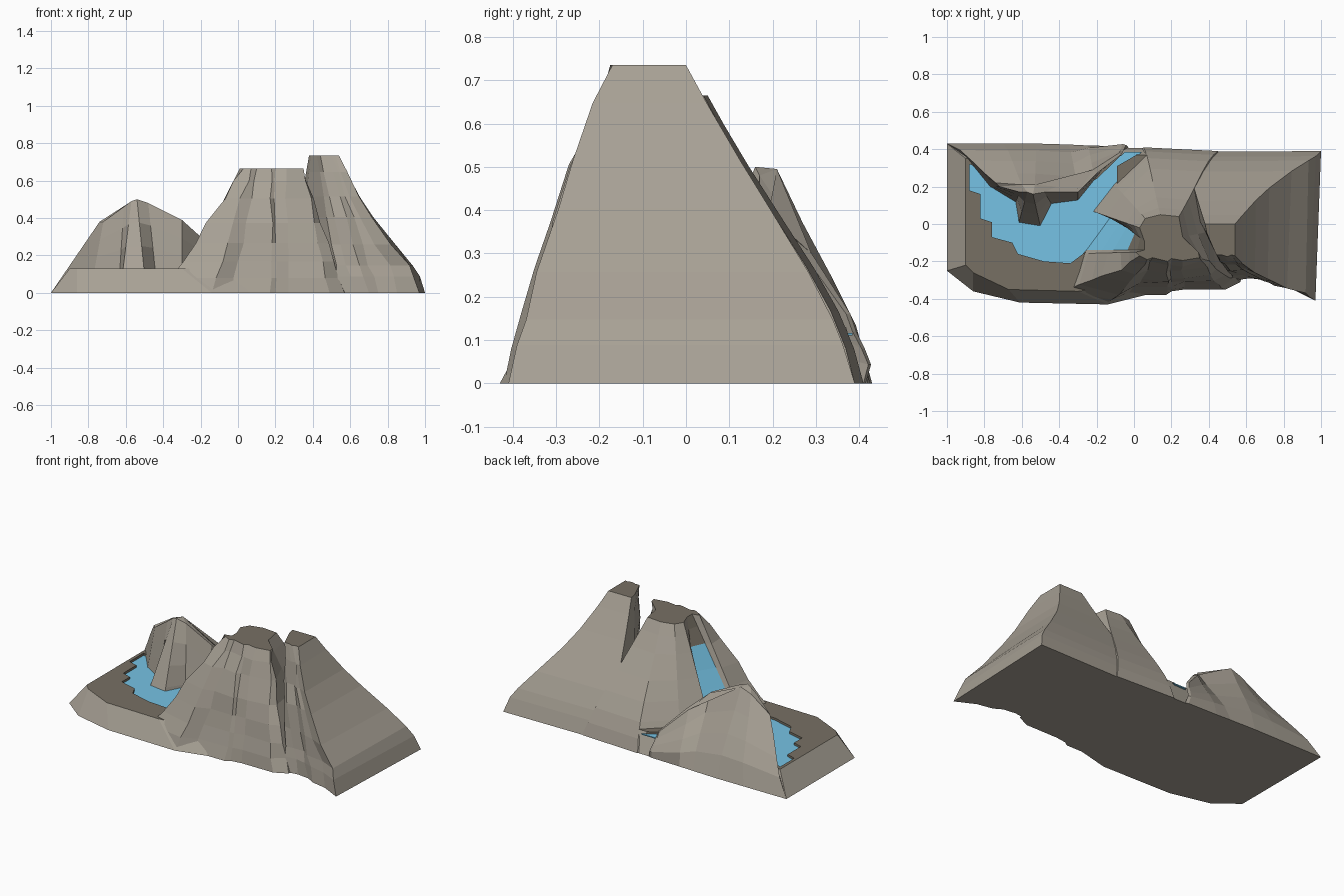
import bpy, bmesh, math, random

random.seed(4)
if "Cube" in bpy.data.objects:
    bpy.data.objects.remove(bpy.data.objects["Cube"], do_unlink=True)


def material(name, colour):
    mat = bpy.data.materials.new(name)
    mat.use_nodes = True
    mat.diffuse_color = (*colour, 1)
    bsdf = mat.node_tree.nodes["Principled BSDF"]
    bsdf.inputs["Base Color"].default_value = (*colour, 1)
    return mat


ROCK, GROUND, WATER = range(3)
MATERIALS = [
    material("light_rock", (.39, .355, .3)),
    material("dark_ground", (.185, .163, .127)),
    material("water", (.18, .545, .78)),
]


def swell(foot_y, t, amount):
    """Outward swelling: low on the back slopes, high on the front cliffs."""
    if foot_y > .3:
        return amount * math.sin(math.pi * (1 - t) ** 2)
    if foot_y < -.28:
        return -.7 * amount * math.sin(math.pi * t ** 1.4)
    return 0


def loft(name, columns, levels, bottom=0, top=1, side=ROCK, cap=GROUND,
         bulge=0, rough=0, sag=0, colour_rule=None):
    """Skin a closed ring of columns; each is (foot x, y, top x, y[, top z])."""
    bm = bmesh.new()
    rings = []
    for t in levels:
        ring = []
        for fx, fy, tx, ty, *own_top in columns:
            height = own_top[0] if own_top else top
            x, y = fx + (tx - fx) * t, fy + (ty - fy) * t
            y += swell(fy, t, bulge)
            if fx > .8:
                x += sag * math.sin(2 * math.pi * t ** .7)
            if fy < -.25 and 0 < t < 1:
                x += random.uniform(-rough, rough)
                y += random.uniform(-rough, rough)
            ring.append(bm.verts.new((x, y, bottom + (height - bottom) * t)))
        rings.append(ring)
    count = len(columns)
    for lower, upper in zip(rings, rings[1:]):
        for i in range(count):
            j = (i + 1) % count
            face = bm.faces.new((lower[i], lower[j], upper[j], upper[i]))
            face.material_index = side
            if colour_rule:
                face.material_index = colour_rule(i, face.calc_center_median().z)
    bm.faces.new(rings[0][::-1]).material_index = side
    bm.faces.new(rings[-1]).material_index = cap
    bmesh.ops.triangulate(bm, faces=[f for f in bm.faces if len(f.verts) > 4])
    bmesh.ops.recalc_face_normals(bm, faces=bm.faces)
    mesh = bpy.data.meshes.new(name)
    bm.to_mesh(mesh)
    bm.free()
    for mat in MATERIALS:
        mesh.materials.append(mat)
    obj = bpy.data.objects.new(name, mesh)
    bpy.context.collection.objects.link(obj)
    return obj


def prism(name, outline, bottom, top, colour):
    return loft(name, [(x, y, x, y) for x, y in outline], (0, 1),
                bottom, top, side=colour, cap=colour)


# Low plateau that carries the lake
plateau = loft("plateau", [
    (-1, -.25, -.9, -.22),
    (-.86, -.36, -.86, -.26),
    (-.61, -.42, -.67, -.35),
    (-.14, -.43, -.3, -.36),
    (.1, -.37, .1, -.3),
    (.07, .405, .07, .37),
    (-1, .43, -.9, .35),
], (0, 1), top=.13)

# Stepped lake shore with the outlet stream running to the back
shore = [
    (-.88, .32), (-.88, .18), (-.82, .16), (-.82, .03), (-.76, .01),
    (-.76, -.07), (-.65, -.1), (-.62, -.16), (-.48, -.2), (-.34, -.21),
    (-.26, -.15), (-.1, -.15), (-.1, .06), (-.19, .06), (-.09, .2),
    (-.09, .31), (.04, .385), (-.05, .385), (-.2, .24), (-.4, .2), (-.7, .24),
]
cutter = prism("lake_cutter", shore, .112, .2, GROUND)
cutter.hide_render = True
cut = plateau.modifiers.new("lake_bed", "BOOLEAN")
cut.operation = "DIFFERENCE"
cut.solver = "EXACT"
cut.object = cutter
bpy.context.view_layer.objects.active = plateau
bpy.ops.object.modifier_apply(modifier=cut.name)
bpy.data.objects.remove(cutter, do_unlink=True)
prism("lake_water", shore, .11, .116, WATER)

# Main mountain, with a recessed waterfall strip on its left flank
massif = [
    (-.41, -.37, .03, -.17),
    (-.14, -.42, .07, -.19),
    (-.03, -.38, .1, -.18),
    (.17, -.38, .18, -.2),
    (.2, -.36, .2, -.185),
    (.27, -.35, .26, -.195),
    (.49, -.35, .35, -.18),
    (.57, -.31, .345, -.15),
    (.6, 0, .26, -.07),
    (.45, .39, .24, .04),
    (.05, .41, .14, .05),
    (-.14, .25, .06, .03),
    (-.27, .085, .03, -.02),
    (-.16, .07, .055, -.09),
    (-.32, -.14, .055, -.14),
    (-.33, -.16, .01, -.15),
]
fall_column = len(massif) - 3


def waterfall_rule(column, height):
    if column != fall_column:
        return ROCK
    return WATER if height < .5 else GROUND


loft("main_mountain", massif, (0, .12, .25, .4, .56, .76, .9, 1), top=.665,
     bulge=.033, rough=.011, colour_rule=waterfall_rule)

# Tall ridge falling away to the right-hand end, parted by a gully
loft("tall_ridge", [
    (.55, -.3, .42, -.12),
    (.62, -.29, .44, -.165),
    (.7, -.3, .47, -.165),
    (.75, -.33, .5, -.175),
    (.85, -.35, .52, -.165),
    (.97, -.41, .54, -.17),
    (1, .39, .54, 0),
    (.25, .385, .38, 0),
    (.3, .1, .39, -.05),
], (0, .12, .2, .35, .55, .7, .88, 1), top=.735, bulge=.03, rough=.009, sag=.028)

# Lower peak behind the lake, its crest dropping towards the stream
loft("lake_peak", [
    (-1, .43, -.74, .22, .38),
    (-.79, .2, -.72, .2, .38),
    (-.64, .1, -.61, .17, .46),
    (-.63, -.04, -.57, .17, .49),
    (-.49, -.06, -.54, .16, .5),
    (-.43, .09, -.48, .17, .48),
    (-.3, .11, -.3, .17, .39),
    (-.16, .29, -.2, .27, .3),
    (-.03, .41, -.07, .37, .16),
    (-.05, .415, -.08, .38, .16),
    (-.25, .42, -.22, .29, .3),
    (-.35, .425, -.3, .19, .39),
    (-.52, .43, -.53, .21, .495),
    (-.7, .43, -.6, .21, .47),
], (0, .27, .5, .75, 1), cap=ROCK, bulge=.022)
